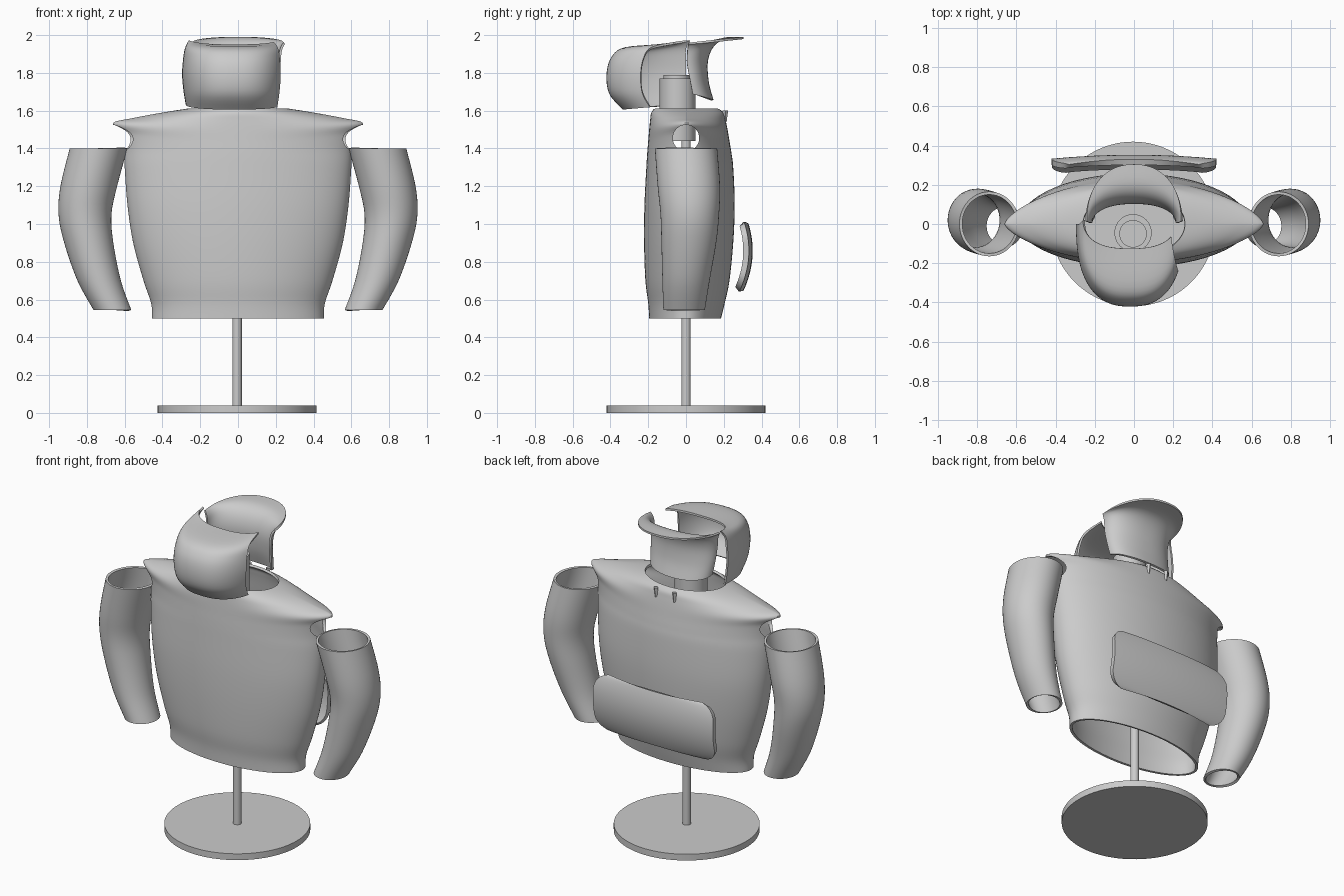
import bpy, bmesh, math
from math import sin, cos, pi

if "Cube" in bpy.data.objects:
    bpy.data.objects.remove(bpy.data.objects["Cube"], do_unlink=True)

GREY = (0.6, 0.6, 0.6, 1)
mat = bpy.data.materials.new("plain_grey")
mat.use_nodes = True
mat.diffuse_color = GREY
mat.node_tree.nodes["Principled BSDF"].inputs["Base Color"].default_value = GREY


def spow(v, p):
    return math.copysign(abs(v) ** p, v)


def refine(rows, n=5):
    """Smooth interpolation between rows of section values."""
    out = []
    for i in range(len(rows) - 1):
        quad = [rows[max(i - 1, 0)], rows[i], rows[i + 1], rows[min(i + 2, len(rows) - 1)]]
        for k in range(n):
            t = k / n
            out.append([b + t / 2 * (c - a + t * (2 * a - 5 * b + 4 * c - d + t * (3 * (b - c) + d - a)))
                        for a, b, c, d in zip(*quad)])
    return out + [list(rows[-1])]


def finish(ob, angle=40):
    bpy.ops.object.select_all(action='DESELECT')
    ob.select_set(True)
    bpy.context.view_layer.objects.active = ob
    for m in list(ob.modifiers):
        bpy.ops.object.modifier_apply(modifier=m.name)
    ob.data.materials.clear()
    ob.data.materials.append(mat)
    bpy.ops.object.shade_smooth_by_angle(angle=math.radians(angle))


def loft(name, rings, closed=True, thick=0.015, cutter=None):
    bm = bmesh.new()
    vs = [[bm.verts.new(p) for p in r] for r in rings]
    n = len(rings[0])
    for a, b in zip(vs, vs[1:]):
        for i in range(n if closed else n - 1):
            j = (i + 1) % n
            bm.faces.new((a[i], a[j], b[j], b[i]))
    bmesh.ops.recalc_face_normals(bm, faces=bm.faces)
    me = bpy.data.meshes.new(name)
    bm.to_mesh(me)
    bm.free()
    ob = bpy.data.objects.new(name, me)
    bpy.context.collection.objects.link(ob)
    s = ob.modifiers.new("thickness", 'SOLIDIFY')
    s.thickness, s.offset = thick, 0 if not closed else -1
    if cutter:
        b = ob.modifiers.new("opening", 'BOOLEAN')
        b.object, b.operation, b.solver = cutter, 'DIFFERENCE', 'EXACT'
    finish(ob)
    return ob


def cylinder(name, r, z0, z1, x=0, y=0, r2=None, sides=48):
    bpy.ops.mesh.primitive_cone_add(vertices=sides, radius1=r, radius2=r if r2 is None else r2,
                                    depth=z1 - z0, location=(x, y, (z0 + z1) / 2))
    ob = bpy.context.object
    ob.name = name
    finish(ob)
    return ob


# Display stand and neck
cylinder("base", 0.42, 0, 0.04, -0.005, sides=96)
cylinder("pole", 0.025, 0.04, 1.46, -0.005, sides=24)
cylinder("neck", 0.095, 1.44, 1.77, -0.005, -0.045)
cylinder("neck_cap", 0.07, 1.77, 1.79, -0.005, -0.05)

# Torso: half width, side height, middle height, front depth, back depth, tip sharpness
torso_rows = [
    (.455, .50, .50, .195, .185, 1),
    (.46, .58, .58, .20, .205, 1),
    (.50, .70, .70, .215, .23, 1),
    (.555, .90, .90, .222, .25, 1),
    (.585, 1.1, 1.1, .22, .258, 1),
    (.60, 1.3, 1.3, .21, .25, 1.1),
    (.605, 1.4, 1.38, .205, .24, 1.2),
    (.625, 1.48, 1.44, .20, .23, 1.3),
    (.66, 1.535, 1.5, .195, .22, 1.4),
    (.56, 1.56, 1.55, .19, .21, 1.4),
    (.40, 1.59, 1.585, .185, .20, 1.2),
    (.26, 1.612, 1.61, .17, .175, 1)]


def torso_ring(row, n=96):
    w, zs, zm, yf, yb, p = row
    pts = []
    for i in range(n):
        a = 2 * pi * i / n
        y = spow(sin(a), p) * (yb if sin(a) > 0 else yf)
        pts.append((w * cos(a), y, zm + (zs - zm) * cos(a) ** 2))
    return pts


# One bar through both shoulders opens the armholes
bpy.ops.mesh.primitive_cylinder_add(vertices=32, radius=0.07, depth=2,
                                    location=(0, 0, 1.455), rotation=(0, pi / 2, 0))
bar = bpy.context.object
bar.hide_render = True
loft("torso", [torso_ring(r) for r in refine(torso_rows)], cutter=bar)
bpy.data.objects.remove(bar, do_unlink=True)

# Sleeves: height, centre x, radius x, centre y, radius y
sleeve_rows = [
    (.545, .665, .10, -.01, .11), (.70, .735, .115, 0, .125),
    (.90, .79, .13, .015, .145), (1.05, .81, .14, .02, .155),
    (1.2, .79, .15, .015, .165), (1.4, .738, .153, 0, .165)]
for side, s in (("left", 1), ("right", -1)):
    loft(side + "_sleeve",
         [[(s * (cx + rx * cos(2 * pi * i / 48)), cy + ry * sin(2 * pi * i / 48), z)
           for i in range(48)] for z, cx, rx, cy, ry in refine(sleeve_rows)])


# Hood panels: half width, depth, centre y, middle height, side height
def hood(name, rows, start, end, direction, power, cx):
    rings = []
    for w, d, y0, zm, zs in refine(rows):
        ring = []
        for i in range(41):
            a = math.radians(start + (end - start) * i / 40)
            c = max(cos(a), 0)
            ring.append((cx + w * spow(sin(a), power), y0 + direction * d * c ** power,
                         zs + (zm - zs) * c))
        rings.append(ring)
    loft(name, rings, closed=False, thick=0.012)


hood("hood_front", [
    (.25, .33, 0, 1.61, 1.63), (.262, .40, 0, 1.69, 1.7), (.27, .415, 0, 1.79, 1.79),
    (.265, .39, 0, 1.88, 1.87), (.255, .32, 0, 1.93, 1.93), (.235, .145, .02, 1.945, 1.97)],
    -90, 60, -1, 0.8, -0.02)
hood("hood_back", [
    (.205, .11, .03, 1.655, 1.69), (.215, .10, .015, 1.75, 1.77), (.22, .11, 0, 1.86, 1.85),
    (.225, .14, 0, 1.94, 1.91), (.235, .20, 0, 1.98, 1.94), (.245, .305, 0, 1.985, 1.955)],
    -88, 88, 1, 0.9, 0)

# Curved rounded patch behind the lower back
half_w, half_h, corner = 0.42, 0.172, 0.09
patch = []
for j in range(25):
    v = -cos(pi * j / 24)
    over = max(0, abs(v) * half_h - (half_h - corner))
    w = half_w - corner + math.sqrt(max(corner ** 2 - over ** 2, 0))
    patch.append([(w * u / 16, 0.337 + 0.012 * v - 0.033 * v * v - 0.02 * (u / 16) ** 2,
                   0.827 + half_h * v) for u in range(-16, 17)])
loft("back_patch", patch, closed=False, thick=0.03)

# Small tabs below the back of the neckline
for side, x in (("left", .065), ("right", -.065)):
    cylinder(side + "_back_tab", 0.007, 1.54, 1.6, x, 0.208, r2=0.015, sides=4)
